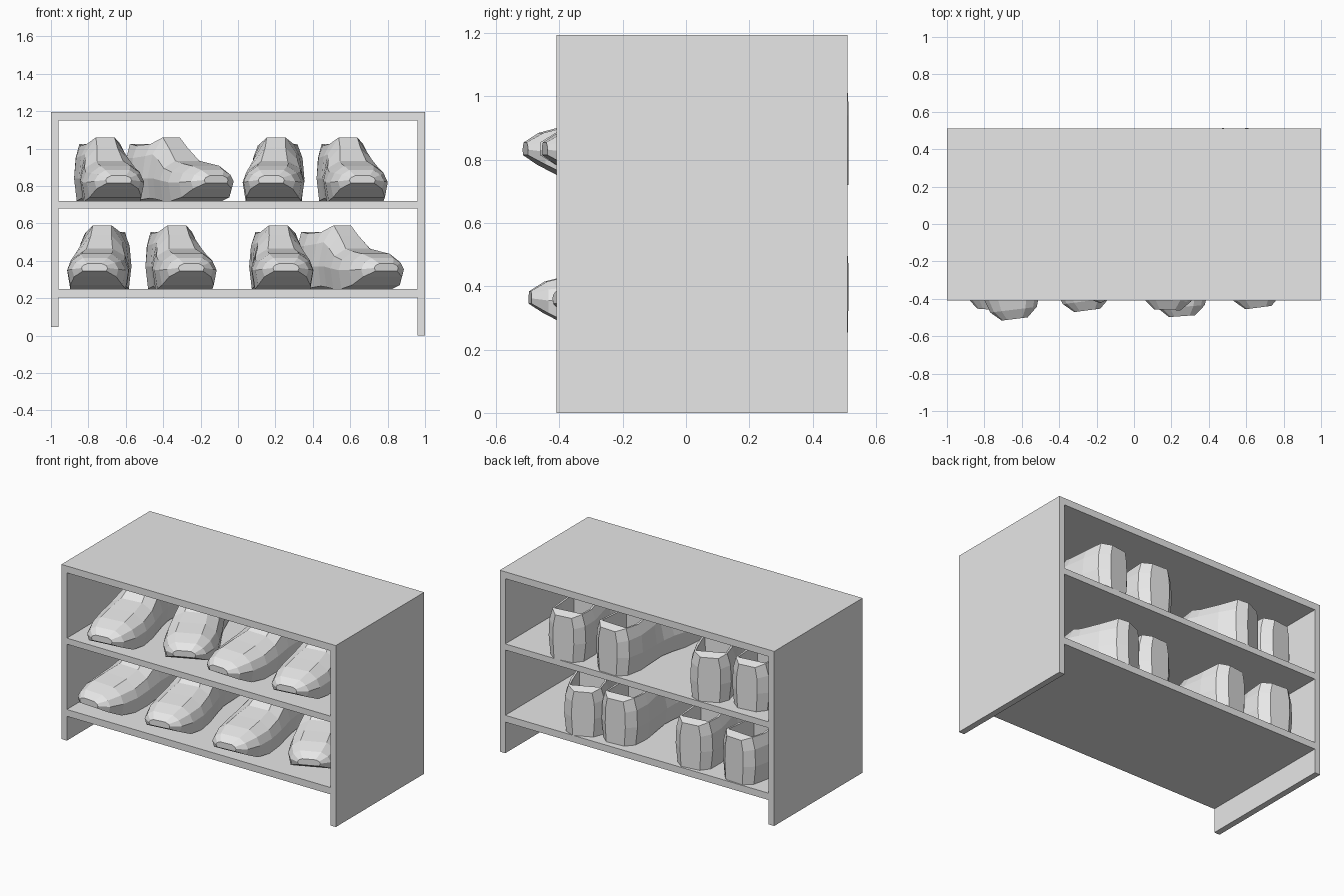
import bpy, bmesh, math

if "Cube" in bpy.data.objects:
    bpy.data.objects.remove(bpy.data.objects["Cube"])

gray = bpy.data.materials.new("light gray")
gray.diffuse_color = (0.8, 0.8, 0.8, 1)
gray.use_nodes = True
gray.node_tree.nodes["Principled BSDF"].inputs["Base Color"].default_value = gray.diffuse_color


def board(name, x0, x1, z0, z1, y0=-0.41, y1=0.51):
    """Axis-aligned board given by its limits."""
    bm = bmesh.new()
    bmesh.ops.create_cube(bm, size=1)
    for v in bm.verts:
        v.co.x = x0 if v.co.x < 0 else x1
        v.co.y = y0 if v.co.y < 0 else y1
        v.co.z = z0 if v.co.z < 0 else z1
    me = bpy.data.meshes.new(name)
    bm.to_mesh(me)
    bm.free()
    me.materials.append(gray)
    ob = bpy.data.objects.new(name, me)
    bpy.context.collection.objects.link(ob)


# Rack: two side panels, a top and two shelves
board("left_panel", -1, -0.96, 0.045, 1.195)
board("right_panel", 0.96, 1, 0, 1.195)
board("top_board", -0.96, 0.96, 1.15, 1.195)
board("upper_shelf", -0.96, 0.96, 0.68, 0.72)
board("lower_shelf", -0.96, 0.96, 0.205, 0.25)

# Shoe cross-sections from heel to toe:
# distance, half width, sole z, waist z, shoulder z, shoulder half width, top z, top half width
SECTIONS = [
    (0.00, 0.070, 0.00, 0.12, 0.22, 0.068, 0.290, 0.055),
    (0.05, 0.125, 0.00, 0.12, 0.23, 0.120, 0.305, 0.100),
    (0.16, 0.142, 0.00, 0.12, 0.23, 0.132, 0.295, 0.108),
    (0.30, 0.140, 0.01, 0.12, 0.24, 0.122, 0.305, 0.090),
    (0.37, 0.140, 0.015, 0.12, 0.25, 0.110, 0.340, 0.050),
    (0.46, 0.147, 0.01, 0.12, 0.22, 0.118, 0.285, 0.055),
    (0.58, 0.160, 0.00, 0.11, 0.175, 0.138, 0.215, 0.070),
    (0.70, 0.165, 0.00, 0.10, 0.155, 0.145, 0.200, 0.080),
    (0.82, 0.155, 0.02, 0.10, 0.150, 0.132, 0.188, 0.080),
    (0.91, 0.125, 0.065, 0.105, 0.140, 0.105, 0.165, 0.065),
    (0.96, 0.070, 0.095, 0.112, 0.125, 0.062, 0.135, 0.040),
]


def shoe_mesh():
    bm = bmesh.new()
    rings = []
    for s, w, b, m, sz, sw, t, tw in SECTIONS:
        right = [(0.9 * w, b), (w, m), (sw, sz), (tw, t)]
        ring = right + [(-x, z) for x, z in reversed(right)]
        rings.append([bm.verts.new((x, -s, z)) for x, z in ring])
    opening = []
    for i in range(len(rings) - 1):
        a, c = rings[i], rings[i + 1]
        for j in range(8):
            k = (j + 1) % 8
            f = bm.faces.new((a[j], a[k], c[k], c[j]))
            if j == 3 and i in (1, 2):
                opening.append(f)
    bm.faces.new(rings[0])
    bm.faces.new(rings[-1])
    bmesh.ops.recalc_face_normals(bm, faces=bm.faces)
    # Foot opening: collar rim, then a sunken insole
    bmesh.ops.inset_region(bm, faces=opening, thickness=0.014)
    bmesh.ops.inset_region(bm, faces=opening, thickness=0.004)
    for v in {v for f in opening for v in f.verts}:
        v.co.z = 0.07
    me = bpy.data.meshes.new("shoe")
    bm.to_mesh(me)
    bm.free()
    me.materials.append(gray)
    return me


# Shoes: heel x, heel y, shelf height, turn in degrees
PLACES = [
    (-0.755, 0.445, 0.72, 7), (-0.507, 0.483, 0.72, 24),
    (0.22, 0.50, 0.72, -2.5), (0.54, 0.505, 0.72, 7.5),
    (-0.70, 0.50, 0.25, -4), (-0.375, 0.49, 0.25, 7.5),
    (0.19, 0.465, 0.25, 4), (0.41, 0.486, 0.25, 23.5),
]
mesh = shoe_mesh()
for n, (x, y, z, turn) in enumerate(PLACES):
    ob = bpy.data.objects.new(f"shoe_{n + 1}", mesh)
    ob.location = (x, y, z)
    ob.rotation_euler.z = math.radians(turn)
    bpy.context.collection.objects.link(ob)
